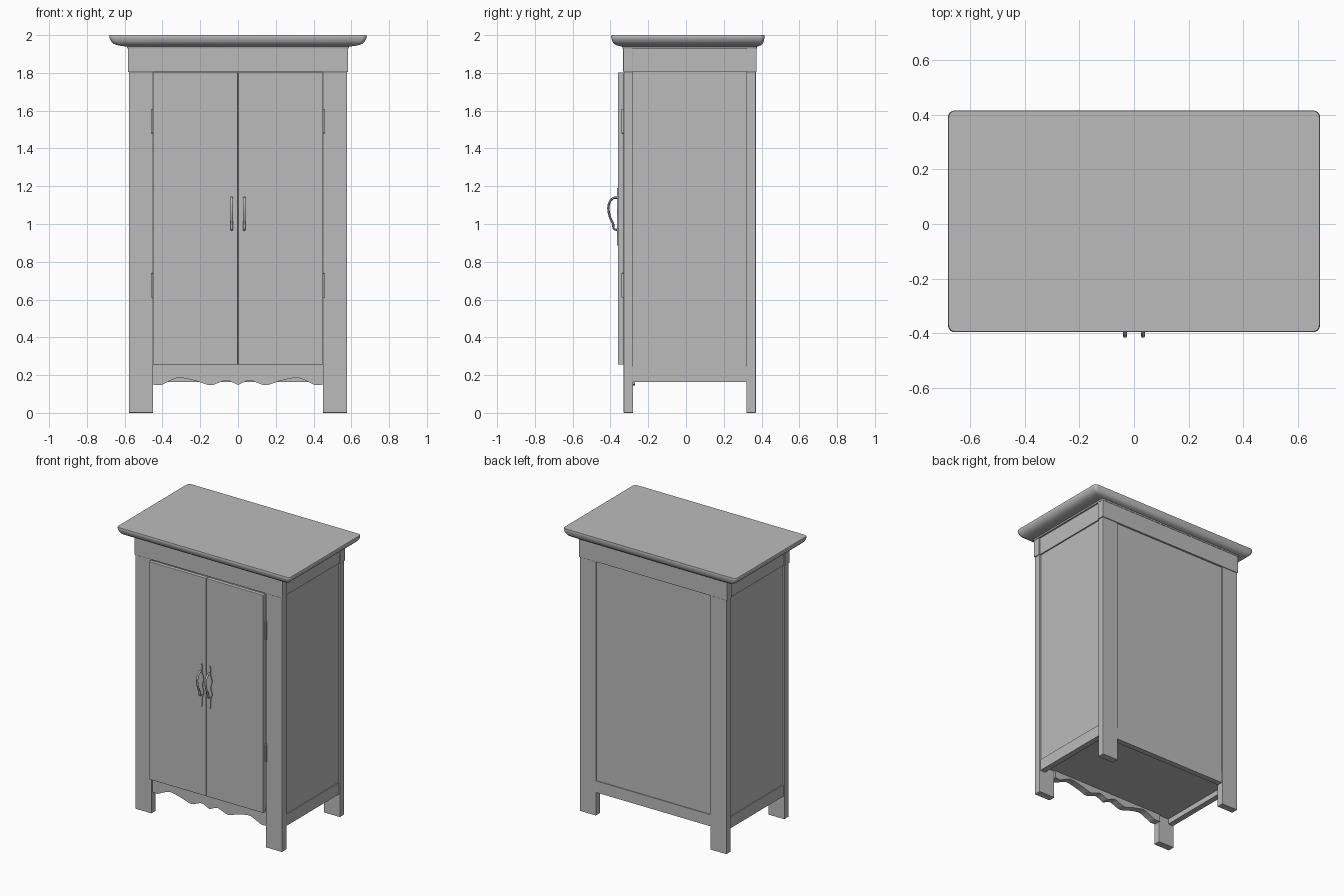
import bpy, bmesh, math
from mathutils import Vector

if "Cube" in bpy.data.objects:
    bpy.data.objects.remove(bpy.data.objects["Cube"])

grey = bpy.data.materials.new("plain_grey")
grey.diffuse_color = (0.5, 0.5, 0.5, 1)
grey.use_nodes = True
grey.node_tree.nodes["Principled BSDF"].inputs["Base Color"].default_value = grey.diffuse_color


def finish(name, bm, smooth=None, bevel=0):
    """Turn a bmesh into a named object with the shared material."""
    bmesh.ops.recalc_face_normals(bm, faces=bm.faces)
    me = bpy.data.meshes.new(name)
    bm.to_mesh(me)
    bm.free()
    me.materials.append(grey)
    ob = bpy.data.objects.new(name, me)
    bpy.context.collection.objects.link(ob)
    if bevel:
        mod = ob.modifiers.new("soft_edge", 'BEVEL')
        mod.width, mod.segments = bevel, 2
    if smooth:
        bpy.ops.object.select_all(action='DESELECT')
        ob.select_set(True)
        bpy.context.view_layer.objects.active = ob
        bpy.ops.object.shade_smooth_by_angle(angle=math.radians(smooth))
    return ob


def box(name, x0, x1, y0, y1, z0, z1, bevel=0):
    bm = bmesh.new()
    bmesh.ops.create_cube(bm, size=1)
    for v in bm.verts:
        v.co = (x1 if v.co.x > 0 else x0, y1 if v.co.y > 0 else y0, z1 if v.co.z > 0 else z0)
    return finish(name, bm, bevel=bevel)


def slab(name, outline, y0, y1):
    """Extrude an (x, z) outline from y0 to y1."""
    bm = bmesh.new()
    face = bm.faces.new([bm.verts.new((x, y0, z)) for x, z in outline])
    out = bmesh.ops.extrude_face_region(bm, geom=[face])
    for v in out["geom"]:
        if isinstance(v, bmesh.types.BMVert):
            v.co.y = y1
    return finish(name, bm)


def spline(pts, steps):
    """Smooth path through control points."""
    p = [Vector(q) for q in pts]
    p = [2 * p[0] - p[1]] + p + [2 * p[-1] - p[-2]]
    res = []
    for i in range(1, len(p) - 2):
        a, b, c, d = p[i - 1:i + 3]
        for s in range(steps):
            t = s / steps
            res.append(0.5 * (2 * b + (c - a) * t + (2 * a - 5 * b + 4 * c - d) * t * t
                              + (3 * b - a - 3 * c + d) * t ** 3))
    return res + [p[-2]]


# Corner posts, side panels and side rails, mirrored left and right
for side, s in (("left", -1), ("right", 1)):
    def mbox(name, xa, xb, *rest, bevel=0):
        box(side + "_" + name, *sorted((s * xa, s * xb)), *rest, bevel=bevel)
    mbox("front_leg", 0.45, 0.577, -0.33, -0.28, 0, 1.805, bevel=0.003)
    mbox("back_leg", 0.45, 0.577, 0.32, 0.37, 0, 1.805, bevel=0.003)
    mbox("side_panel", 0.545, 0.565, -0.285, 0.325, 0.22, 1.82)
    mbox("side_rail", 0.53, 0.571, -0.285, 0.325, 0.163, 0.245)
    mbox("side_frieze", 0.53, 0.574, -0.285, 0.325, 1.805, 1.935)
    mbox("door", 0.001, 0.45, -0.36, -0.331, 0.255, 1.803, bevel=0.003)
    # Hinge barrels beside each door
    for n, z in (("lower", 0.675), ("upper", 1.545)):
        mbox(n + "_hinge", 0.45, 0.461, -0.342, -0.328, z - 0.065, z + 0.065, bevel=0.004)

# Back panel, rail, floor and frieze boards
box("back_panel", -0.455, 0.455, 0.34, 0.36, 0.22, 1.82)
box("back_rail", -0.455, 0.455, 0.325, 0.365, 0.163, 0.245)
box("cabinet_floor", -0.55, 0.55, -0.29, 0.345, 0.2, 0.24)
box("front_frieze", -0.582, 0.582, -0.333, -0.28, 1.805, 1.935, bevel=0.003)
box("back_frieze", -0.582, 0.582, 0.32, 0.373, 1.805, 1.935, bevel=0.003)

# Scalloped apron below the doors
half = spline([(0, 0.148), (0.06, 0.172), (0.105, 0.158), (0.15, 0.147), (0.22, 0.168),
               (0.31, 0.186), (0.37, 0.165), (0.41, 0.147), (0.45, 0.15)], 5)
wave = [(-p.x, p.y) for p in reversed(half[1:])] + [(p.x, p.y) for p in half]
slab("scalloped_apron", wave + [(0.45, 0.26), (-0.45, 0.26)], -0.32, -0.27)

# Moulded top: rounded rectangles stacked along a cornice profile
profile = [(0.570, 1.928), (0.584, 1.930), (0.588, 1.939), (0.612, 1.942), (0.640, 1.947),
           (0.660, 1.955), (0.672, 1.967), (0.679, 1.981), (0.682, 1.994), (0.679, 2.0)]
bm = bmesh.new()
rings = []
for hx, z in profile:
    out = hx - 0.58
    y0, y1 = -0.333 - out * 0.62, 0.373 + out * 0.42
    r = 0.004 + 0.2 * max(out, 0)
    ring = []
    for k, (cx, cy) in enumerate(((hx - r, y1 - r), (r - hx, y1 - r),
                                  (r - hx, y0 + r), (hx - r, y0 + r))):
        for j in range(5):
            a = math.radians(90 * k + 22.5 * j)
            ring.append(bm.verts.new((cx + r * math.cos(a), cy + r * math.sin(a), z)))
    rings.append(ring)
for a, b in zip(rings, rings[1:]):
    for i in range(len(a)):
        j = (i + 1) % len(a)
        bm.faces.new((a[i], a[j], b[j], b[i]))
bm.faces.new(rings[-1])
bm.faces.new(rings[0])
finish("moulded_top", bm, smooth=50)

# Door pulls: a leaf-shaped plate with a bowed grip
grip = spline([(-0.358, 1.138), (-0.385, 1.137), (-0.405, 1.115), (-0.411, 1.08),
               (-0.402, 1.035), (-0.386, 1.0), (-0.382, 0.975), (-0.358, 0.968)], 4)
for side, s in (("left", -1), ("right", 1)):
    cx = s * 0.033
    edge = []
    for i in range(25):
        t = i / 24
        w = 0.003 + 0.017 * math.sin(math.pi * t) * (0.65 + 0.35 * math.cos(6 * math.pi * t))
        edge.append((w, 0.885 + 0.305 * t))
    slab(side + "_handle_plate", [(cx + w, z) for w, z in edge]
         + [(cx - w, z) for w, z in reversed(edge)], -0.366, -0.358)
    bm = bmesh.new()
    rings = []
    for i, p in enumerate(grip):
        d = (grip[min(i + 1, len(grip) - 1)] - grip[max(i - 1, 0)]).normalized()
        rings.append([bm.verts.new((cx + 0.007 * math.cos(a), p.x - d.y * 0.006 * math.sin(a),
                                    p.y + d.x * 0.006 * math.sin(a)))
                      for a in (math.tau * k / 8 for k in range(8))])
    for a, b in zip(rings, rings[1:]):
        for i in range(8):
            bm.faces.new((a[i], a[(i + 1) % 8], b[(i + 1) % 8], b[i]))
    bm.faces.new(rings[0])
    bm.faces.new(rings[-1])
    finish(side + "_handle_grip", bm, smooth=50)
